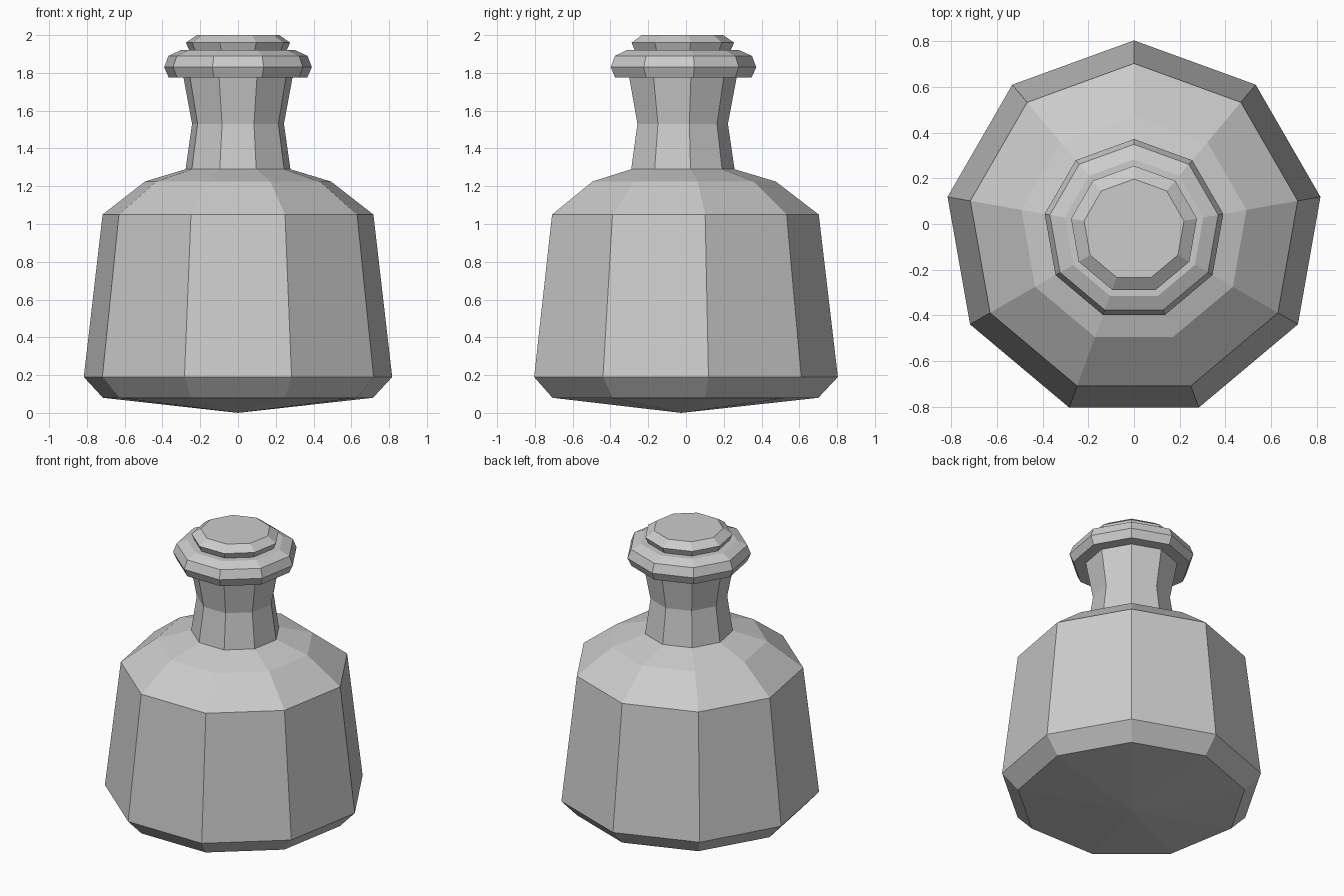
import bpy, bmesh, math

if "Cube" in bpy.data.objects:
    bpy.data.objects.remove(bpy.data.objects["Cube"])

SIDES = 9
AXIS_Y = -0.025  # nine-sided outline has its bounding box centred on y = 0


def lathe(name, profile):
    """Closed flat-faced lathe from (radius, z) pairs, bottom to top."""
    bm = bmesh.new()
    rings = []
    for r, z in profile:
        if r == 0:
            rings.append([bm.verts.new((0, 0, z))] * SIDES)
            continue
        ring = []
        for i in range(SIDES):
            a = math.pi / 2 + i * math.tau / SIDES
            ring.append(bm.verts.new((r * math.cos(a), r * math.sin(a), z)))
        rings.append(ring)
    for lo, hi in zip(rings, rings[1:]):
        for i in range(SIDES):
            j = (i + 1) % SIDES
            corners = dict.fromkeys((lo[i], lo[j], hi[j], hi[i]))
            bm.faces.new(list(corners))
    if profile[0][0] > 0:
        bm.faces.new(rings[0][::-1])
    if profile[-1][0] > 0:
        bm.faces.new(rings[-1])
    bmesh.ops.recalc_face_normals(bm, faces=bm.faces)
    mesh = bpy.data.meshes.new(name)
    bm.to_mesh(mesh)
    bm.free()
    obj = bpy.data.objects.new(name, mesh)
    obj.location.y = AXIS_Y
    bpy.context.collection.objects.link(obj)
    return obj


# Bottle: pointed base, tapered body, shoulder, waisted neck, rolled lip
lathe("bottle", [
    (0, 0), (0.726, 0.08), (0.829, 0.19), (0.728, 1.05), (0.50, 1.225),
    (0.282, 1.29), (0.247, 1.53), (0.293, 1.775),
    (0.372, 1.775), (0.397, 1.83), (0.374, 1.89), (0.308, 1.92),
])

# Stopper: chamfered cap sitting in the mouth
lathe("stopper", [(0.262, 1.92), (0.28, 1.96), (0.222, 2.0)])
